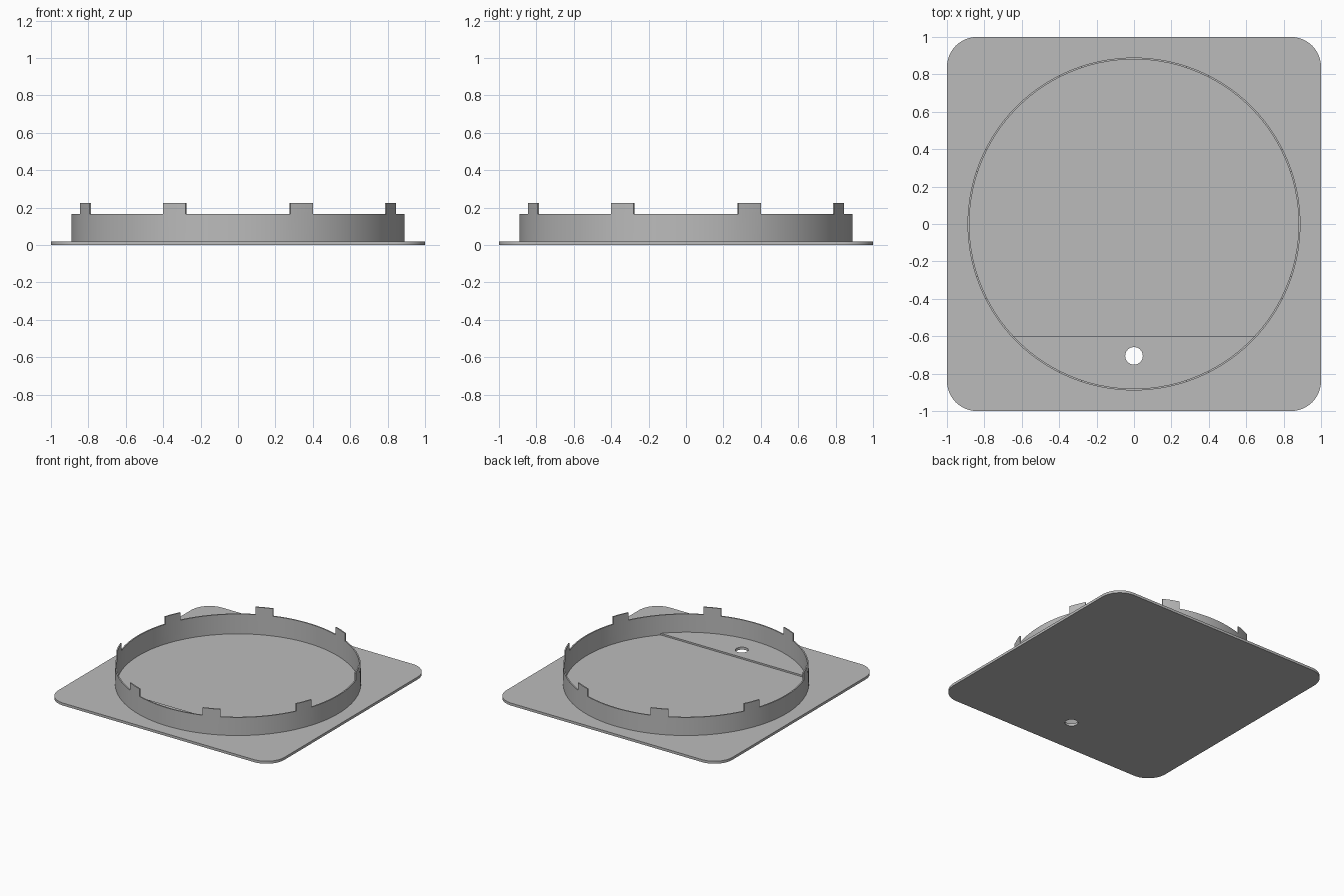
import bpy, bmesh
from math import sin, cos, pi, radians, sqrt

if "Cube" in bpy.data.objects:
    bpy.data.objects.remove(bpy.data.objects["Cube"], do_unlink=True)

PLATE_TOP, FLOOR, RIM_TOP, TAB_TOP = 0.02, 0.007, 0.165, 0.225
R_OUT, R_IN, CHORD_Y = 0.89, 0.88, -0.6

grey = bpy.data.materials.new("matte grey")
grey.use_nodes = True
colour = (0.5, 0.5, 0.5, 1)
grey.diffuse_color = colour
grey.node_tree.nodes["Principled BSDF"].inputs["Base Color"].default_value = colour


def to_object(name, bm):
    bmesh.ops.recalc_face_normals(bm, faces=bm.faces)
    mesh = bpy.data.meshes.new(name)
    bm.to_mesh(mesh)
    bm.free()
    obj = bpy.data.objects.new(name, mesh)
    bpy.context.collection.objects.link(obj)
    mesh.materials.append(grey)
    return obj


def prism(name, outline, z0, z1):
    """Extrude a closed 2D outline from z0 to z1."""
    bm = bmesh.new()
    face = bm.faces.new([bm.verts.new((x, y, z0)) for x, y in outline])
    new = bmesh.ops.extrude_face_region(bm, geom=[face])["geom"]
    top = [v for v in new if isinstance(v, bmesh.types.BMVert)]
    bmesh.ops.translate(bm, verts=top, vec=(0, 0, z1 - z0))
    return to_object(name, bm)


def smooth(obj):
    bpy.ops.object.select_all(action="DESELECT")
    obj.select_set(True)
    bpy.context.view_layer.objects.active = obj
    bpy.ops.object.shade_smooth_by_angle(angle=radians(30))


def cut(obj, cutter):
    """Subtract the cutter, apply the result and discard the cutter."""
    cutter.hide_render = True
    mod = obj.modifiers.new("cut", "BOOLEAN")
    mod.operation, mod.solver, mod.object = "DIFFERENCE", "EXACT", cutter
    bpy.context.view_layer.objects.active = obj
    bpy.ops.object.modifier_apply(modifier=mod.name)
    bpy.data.objects.remove(cutter, do_unlink=True)


# Ring angles: eight sectors, each starting with a two-step tab
HALF, STEPS = radians(4.2), 12
angles, is_tab = [], []
for k in range(8):
    centre = radians(22.5) + k * pi / 4
    gap = pi / 4 - 2 * HALF
    angles += [centre - HALF, centre]
    angles += [centre + HALF + gap * i / STEPS for i in range(STEPS)]
    is_tab += [True, True] + [False] * STEPS

# Base plate with rounded corners
CORNER = 0.16
outline = []
for k, (sx, sy) in enumerate([(1, 1), (-1, 1), (-1, -1), (1, -1)]):
    for i in range(13):
        a = (k + i / 12) * pi / 2
        outline.append((sx * (1 - CORNER) + CORNER * cos(a),
                        sy * (1 - CORNER) + CORNER * sin(a)))
plate = prism("base_plate", outline, 0, PLATE_TOP)

# Shallow recess inside the ring, ending at a straight step
half_chord = sqrt(R_IN ** 2 - CHORD_Y ** 2)
arc = [(R_IN * cos(a), R_IN * sin(a)) for a in angles]
start = next(i for i in range(len(arc))
             if arc[i][1] > CHORD_Y and arc[i - 1][1] <= CHORD_Y)
arc = [p for p in arc[start:] + arc[:start] if p[1] > CHORD_Y]
cut(plate, prism("recess_cutter", [(half_chord, CHORD_Y)] + arc
                 + [(-half_chord, CHORD_Y)], FLOOR, 0.1))

# Round through hole in the raised segment
hole = [(0.047 * cos(i * pi / 20), -0.705 + 0.047 * sin(i * pi / 20))
        for i in range(40)]
cut(plate, prism("hole_cutter", hole, -0.1, 0.1))
smooth(plate)

# Thin upright ring, with the tab faces extruded from its rim
bm = bmesh.new()
loops = [[bm.verts.new((r * cos(a), r * sin(a), z)) for a in angles]
         for r, z in [(R_OUT, PLATE_TOP), (R_OUT, RIM_TOP),
                      (R_IN, RIM_TOP), (R_IN, PLATE_TOP)]]
tabs = []
for i in range(len(angles)):
    j = (i + 1) % len(angles)
    for n in range(4):
        a, b = loops[n], loops[(n + 1) % 4]
        face = bm.faces.new((a[i], a[j], b[j], b[i]))
        if n == 1 and is_tab[i]:
            tabs.append(face)
new = bmesh.ops.extrude_face_region(bm, geom=tabs)["geom"]
bmesh.ops.translate(bm, vec=(0, 0, TAB_TOP - RIM_TOP),
                    verts=[v for v in new if isinstance(v, bmesh.types.BMVert)])
bmesh.ops.delete(bm, geom=[f for f in tabs if f.is_valid], context="FACES_ONLY")
smooth(to_object("tabbed_ring", bm))
